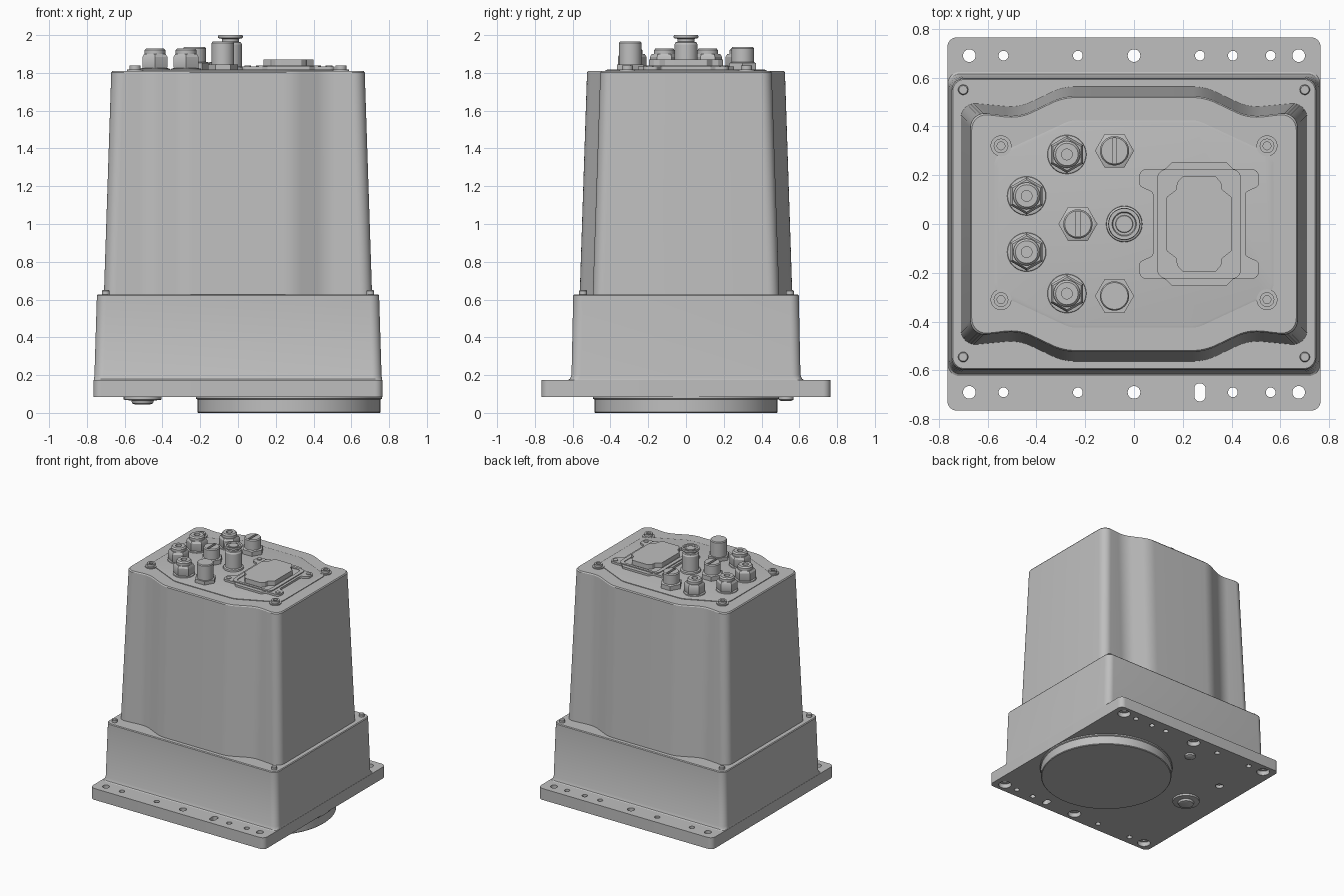
import bpy, bmesh
from math import pi, sin, cos, atan2, tan
from mathutils import Vector

if "Cube" in bpy.data.objects:
    bpy.data.objects.remove(bpy.data.objects["Cube"])

GREY = (0.52, 0.52, 0.52, 1)
metal = bpy.data.materials.new("light_grey_metal")
metal.use_nodes = True
metal.diffuse_color = GREY
metal.node_tree.nodes["Principled BSDF"].inputs["Base Color"].default_value = GREY
parts = []


def loft(name, sections):
    """Skin a stack of (outline, z) sections and cap both ends."""
    bm = bmesh.new()
    rings = [[bm.verts.new((x, y, z)) for x, y in outline] for outline, z in sections]
    n = len(rings[0])
    for a, b in zip(rings, rings[1:]):
        for i in range(n):
            j = (i + 1) % n
            bm.faces.new((a[i], a[j], b[j], b[i]))
    bm.faces.new(rings[0][::-1])
    bm.faces.new(rings[-1])
    bmesh.ops.recalc_face_normals(bm, faces=bm.faces)
    mesh = bpy.data.meshes.new(name)
    bm.to_mesh(mesh)
    bm.free()
    mesh.materials.append(metal)
    obj = bpy.data.objects.new(name, mesh)
    bpy.context.collection.objects.link(obj)
    parts.append(obj)
    return obj


def lathe(name, x, y, profile, n=32, turn=0.0):
    """Round or hexagonal part from (radius, z) points."""
    def ring(r):
        return [(x + r * cos(turn + 2 * pi * i / n), y + r * sin(turn + 2 * pi * i / n))
                for i in range(n)]
    return loft(name, [(ring(r), z) for r, z in profile])


def fillet(corners, steps=8):
    """Round the corners (x, y, radius) of a closed outline."""
    out = []
    for i, (x, y, r) in enumerate(corners):
        p = Vector((x, y))
        u = (Vector(corners[i - 1][:2]) - p).normalized()
        v = (Vector(corners[(i + 1) % len(corners)][:2]) - p).normalized()
        half = u.angle(v) / 2
        c = p + (u + v).normalized() * r / sin(half)
        s = p + u * r / tan(half) - c
        e = p + v * r / tan(half) - c
        start = atan2(s.y, s.x)
        sweep = (atan2(e.y, e.x) - start + pi) % (2 * pi) - pi
        out += [(c.x + r * cos(start + sweep * k / steps),
                 c.y + r * sin(start + sweep * k / steps)) for k in range(steps + 1)]
    return out


def four_way(quarter, cx=0.0):
    """Mirror a quarter outline into all quadrants and round it."""
    full = []
    for sx, sy, step in ((1, 1, 1), (-1, 1, -1), (-1, -1, 1), (1, -1, -1)):
        full += [(cx + sx * x, sy * y, r) for x, y, r in quarter[::step]]
    return fillet(full)


def rect(w, h, r, cx=0.0):
    return four_way([(w, h, r)], cx)


def cut(obj, cutters):
    """Subtract the cutters from a part, then discard them."""
    bpy.context.view_layer.objects.active = obj
    for c in cutters:
        c.hide_render = True
        mod = obj.modifiers.new("cut", 'BOOLEAN')
        mod.operation = 'DIFFERENCE'
        mod.solver = 'EXACT'
        mod.object = c
        bpy.ops.object.modifier_apply(modifier=mod.name)
        parts.remove(c)
        bpy.data.objects.remove(c)


# Base plate with mounting holes, the large ones counterbored below
base = loft("base_plate", [(rect(0.765, 0.765, 0.04), 0.085), (rect(0.765, 0.765, 0.04), 0.175)])
holes = []
for y in (-0.69, 0.69):
    for x in (-0.675, 0, 0.675):
        holes.append(lathe("hole", x, y, [(0.048, 0.05), (0.048, 0.12), (0.026, 0.12), (0.026, 0.2)], 24))
    for x in (-0.535, -0.23, 0.27, 0.405, 0.56):
        if x == 0.27 and y < 0:
            slot = [(px, py + y) for px, py in rect(0.023, 0.037, 0.022, x)]
            holes.append(loft("slot", [(slot, 0.05), (slot, 0.2)]))
        else:
            holes.append(lathe("hole", x, y, [(0.02, 0.05), (0.02, 0.2)], 24))
holes.append(lathe("recess", -0.56, 0.32, [(0.03, 0.05), (0.03, 0.11)], 24))
cut(base, holes)

# Underside disc and fasteners
lathe("bottom_disc", 0.27, 0, [(0.48, 0), (0.485, 0.005), (0.485, 0.07), (0.492, 0.075), (0.492, 0.09)], 96)
lathe("underside_plug", -0.505, 0, [(0.04, 0.045), (0.055, 0.05), (0.06, 0.065), (0.1, 0.07), (0.1, 0.09)])
lathe("underside_bolt", -0.1, 0.53, [(0.025, 0.062), (0.04, 0.07), (0.04, 0.09)], 24)

# Lower housing, flared where it meets the plate
loft("lower_housing", [(rect(0.764, 0.632, 0.05), 0.17), (rect(0.762, 0.615, 0.05), 0.18),
                       (rect(0.76, 0.606, 0.05), 0.2), (rect(0.747, 0.597, 0.05), 0.622),
                       (rect(0.742, 0.592, 0.045), 0.628)])
for x in (-0.7, 0.7):
    for y in (-0.545, 0.55):
        lathe("housing_bolt", x, y, [(0.021, 0.62), (0.021, 0.645), (0.017, 0.65)], 20)


# Tapered upper cover with a bulge front and back
def cover_outline(d):
    return four_way([(0.67 + d, 0.46 + d, 0.06), (0.47, 0.437 + d, 0.2), (0.29, 0.523 + d, 0.22)])


loft("upper_cover", [(cover_outline(0.04), 0.62), (cover_outline(0.001), 1.802), (cover_outline(-0.005), 1.81)])

# Octagonal top panel
panel = [(0.572, 0.28, 0.06), (0.26, 0.425, 0.12)]
inset = [(0.562, 0.275, 0.06), (0.257, 0.415, 0.12)]
loft("top_panel", [(four_way(panel), 1.805), (four_way(panel), 1.815), (four_way(inset), 1.817)])

# Corner screws on the cover
for x in (-0.545, 0.545):
    for y in (-0.31, 0.32):
        lathe("cover_screw", x, y, [(0.043, 1.805), (0.043, 1.818), (0.03, 1.818), (0.03, 1.838),
                                    (0.016, 1.838), (0.016, 1.825)], 24)

# Cable glands
for x, y in ((-0.275, 0.285), (-0.44, 0.115), (-0.44, -0.115), (-0.275, -0.285)):
    lathe("gland_collar", x, y, [(0.082, 1.81), (0.078, 1.823), (0.062, 1.826)])
    lathe("gland_nut", x, y, [(0.072, 1.822), (0.076, 1.83), (0.076, 1.885), (0.066, 1.9)], 6, pi / 6)
    lathe("gland_cap", x, y, [(0.055, 1.89), (0.055, 1.92), (0.046, 1.93), (0.022, 1.93), (0.022, 1.89)])

# Slotted plugs
for x, y in ((-0.08, 0.3), (-0.23, 0)):
    lathe("plug_nut", x, y, [(0.08, 1.81), (0.08, 1.852), (0.07, 1.857)], 6)
    plug = lathe("slotted_plug", x, y, [(0.06, 1.85), (0.06, 1.93), (0.054, 1.938)])
    groove = [(px, py + y) for px, py in rect(0.009, 0.052, 0.004, x)]
    cut(plug, [loft("groove", [(groove, 1.905), (groove, 1.96)])])

# Tall plain connector
lathe("tall_connector_nut", -0.08, -0.295, [(0.08, 1.81), (0.08, 1.845)], 6)
lathe("tall_connector", -0.08, -0.295, [(0.06, 1.84), (0.06, 1.958), (0.055, 1.965)])

# Central valve with a flanged cap
lathe("valve", -0.04, 0, [(0.075, 1.81), (0.073, 1.83), (0.062, 1.835), (0.062, 1.95), (0.055, 1.962),
                          (0.045, 1.965), (0.045, 1.98), (0.064, 1.984), (0.066, 1.99), (0.064, 2.0),
                          (0.05, 2.0), (0.046, 1.992), (0.036, 1.992), (0.034, 1.997)])

# Rectangular connector: eared flange, raised rim, stepped block
CX = 0.267
flange = four_way([(0.19, 0.13, 0.015), (0.245, 0.155, 0.02), (0.245, 0.225, 0.03),
                   (0.14, 0.225, 0.01), (0.11, 0.255, 0.01)], CX)
loft("connector_flange", [(flange, 1.81), (flange, 1.833)])
rim, well = rect(0.172, 0.225, 0.04, CX), rect(0.143, 0.205, 0.03, CX)
loft("connector_rim", [(rim, 1.83), (rim, 1.84), (well, 1.84), (well, 1.835)])
block = four_way([(0.133, 0.11, 0.008), (0.095, 0.14, 0.008), (0.09, 0.17, 0.008), (0.068, 0.195, 0.008)], CX)
loft("connector_block", [(block, 1.83), (block, 1.872)])
for x in (0.052, 0.482):
    for y in (-0.19, 0.195):
        lathe("flange_screw", x, y, [(0.018, 1.83), (0.018, 1.838)], 20)

# Smooth curved walls, keep crisp edges
bpy.ops.object.select_all(action='DESELECT')
for obj in parts:
    obj.select_set(True)
bpy.context.view_layer.objects.active = base
bpy.ops.object.shade_smooth_by_angle(angle=pi / 6)
